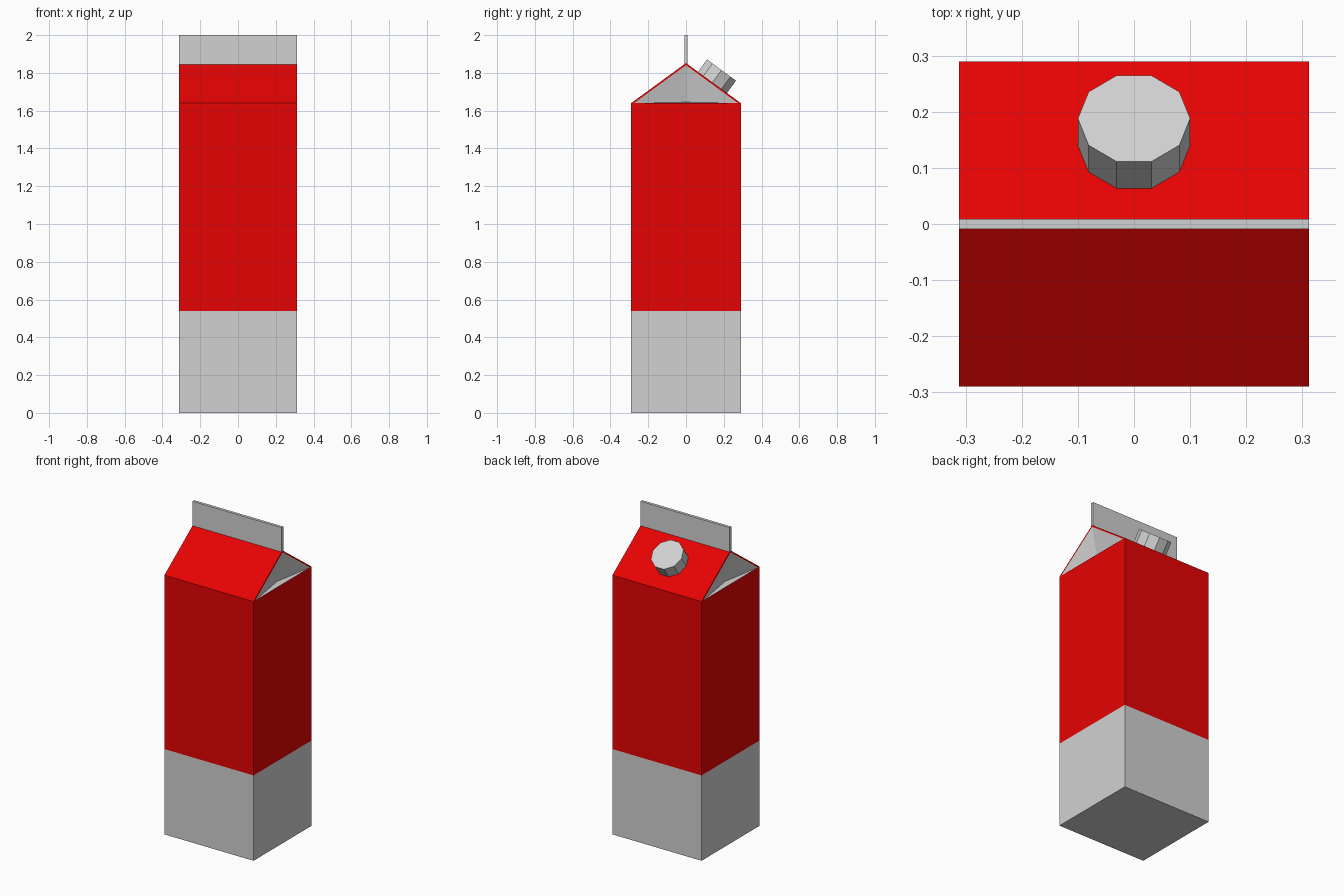
import bpy
import bmesh
from math import atan2, cos, sin, tau
from mathutils import Matrix, Vector

cube = bpy.data.objects.get("Cube")
if cube:
    bpy.data.objects.remove(cube)

HALF_X, HALF_Y = 0.312, 0.29
BAND, SHOULDER, RIDGE, TOP = 0.54, 1.64, 1.852, 2.0


def make_material(name, color):
    mat = bpy.data.materials.new(name)
    mat.use_nodes = True
    mat.diffuse_color = color
    mat.node_tree.nodes["Principled BSDF"].inputs["Base Color"].default_value = color
    return mat


red = make_material("red card", (0.8, 0.001, 0.001, 1))
white = make_material("off white card", (0.64, 0.64, 0.64, 1))


def add_object(name, bm, materials):
    bmesh.ops.recalc_face_normals(bm, faces=bm.faces)
    mesh = bpy.data.meshes.new(name)
    bm.to_mesh(mesh)
    bm.free()
    for mat in materials:
        mesh.materials.append(mat)
    obj = bpy.data.objects.new(name, mesh)
    bpy.context.collection.objects.link(obj)
    return obj


# Carton: stacked rectangular rings, white below the band and red above
bm = bmesh.new()
corners = [(-1, -1), (1, -1), (1, 1), (-1, 1)]
rings = [[bm.verts.new((sx * HALF_X, sy * HALF_Y, z)) for sx, sy in corners]
         for z in (0, BAND, SHOULDER)]
bm.faces.new(rings[0]).material_index = 1
for level, (low, high) in enumerate(zip(rings, rings[1:])):
    for i in range(4):
        j = (i + 1) % 4
        face = bm.faces.new((low[i], low[j], high[j], high[i]))
        face.material_index = 1 - level

# Gable roof: two red slopes meeting at the ridge
a, b, c, d = rings[-1]
ridge_right = bm.verts.new((-HALF_X, 0, RIDGE))
ridge_left = bm.verts.new((HALF_X, 0, RIDGE))
bm.faces.new((a, b, ridge_left, ridge_right))
bm.faces.new((c, d, ridge_right, ridge_left))

# Gable ends: red card edge around a white gusset folded inwards
RIM = 0.015
pitch = (RIDGE - SHOULDER) / HALF_Y
for side, p, q, ridge in ((1, b, c, ridge_left), (-1, d, a, ridge_right)):
    x = side * HALF_X
    p_in, q_in = (bm.verts.new((x, v.co.y * (1 - RIM / HALF_Y), SHOULDER)) for v in (p, q))
    ridge_in = bm.verts.new((x, 0, RIDGE - RIM * pitch))
    fold = bm.verts.new((x - side * 0.04, 0, SHOULDER + 0.005))
    bm.faces.new((p, p_in, ridge_in, ridge))
    bm.faces.new((ridge, ridge_in, q_in, q))
    for tri in ((p_in, q_in, fold), (q_in, ridge_in, fold), (ridge_in, p_in, fold)):
        bm.faces.new(tri).material_index = 1
add_object("carton", bm, [red, white])

# Sealed fin standing on the ridge
bm = bmesh.new()
bmesh.ops.create_cube(bm, size=1)
bmesh.ops.scale(bm, vec=(2 * HALF_X, 0.018, TOP - RIDGE + 0.01), verts=bm.verts)
bmesh.ops.translate(bm, vec=(0, 0, (TOP + RIDGE - 0.01) / 2), verts=bm.verts)
add_object("top_fin", bm, [white])

# Ten-sided screw cap standing square on the rear slope
bm = bmesh.new()
SIDES, RADIUS, HEIGHT = 10, 0.1, 0.083
angles = [tau * i / SIDES for i in range(SIDES)]
lower, upper = ([bm.verts.new((RADIUS * cos(t), RADIUS * sin(t), z)) for t in angles]
                for z in (-HEIGHT, 0))
bm.faces.new(lower)
bm.faces.new(upper)
for i in range(SIDES):
    j = (i + 1) % SIDES
    bm.faces.new((lower[i], lower[j], upper[j], upper[i]))
tilt = Matrix.Rotation(-atan2(RIDGE - SHOULDER, HALF_Y), 4, "X")
place = Matrix.Translation(Vector((0, 0.188, 1.815))) @ tilt
bmesh.ops.transform(bm, matrix=place, verts=bm.verts)
add_object("screw_cap", bm, [white])
